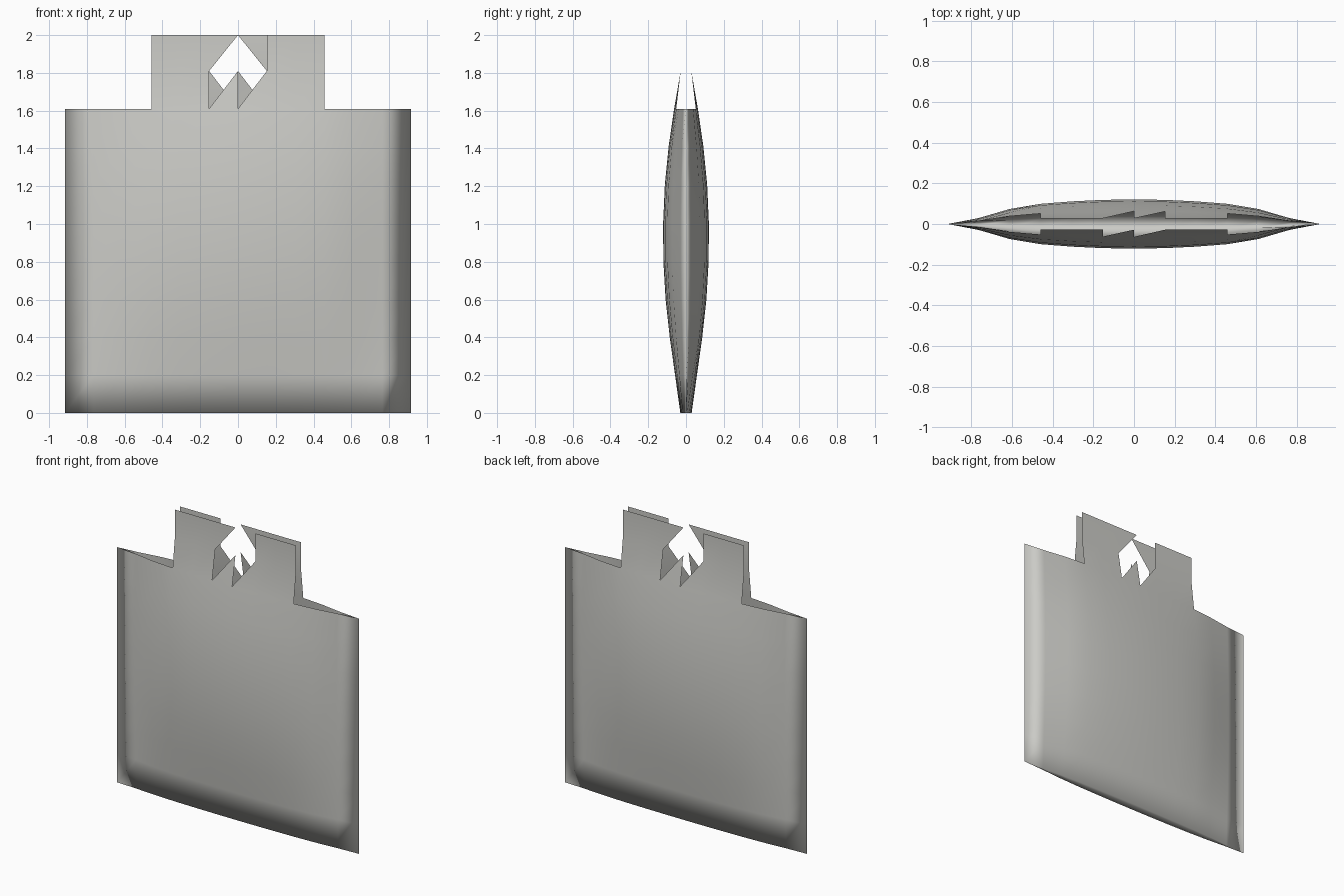
import bpy, bmesh, math
from mathutils import Matrix

if "Cube" in bpy.data.objects:
    bpy.data.objects.remove(bpy.data.objects["Cube"])

WIDTH_STEP = 0.917 / 6
ROWS = [0, 0.2, 0.4, 0.6, 0.805, 1.005, 1.21, 1.41, 1.61, 1.81, 2.0]
# half thickness up the middle, and its falloff towards the side seams
BULGE = [0.03, 0.058, 0.086, 0.108, 0.12, 0.121, 0.112, 0.092, 0.063, 0.028, 0.028]
FALLOFF = [1.0, 0.98, 0.92, 0.82, 0.61, 0.24, 0.0]

bm = bmesh.new()
grid = {}


def vert(c, r):
    """Vertex of the front sheet at column c (-6..6) and row r."""
    if (c, r) not in grid:
        fall = 1 if r >= 9 else FALLOFF[abs(c)]
        grid[c, r] = bm.verts.new((c * WIDTH_STEP, -BULGE[r] * fall, ROWS[r]))
    return grid[c, r]


# front sheet with narrower top tab and a cut grip hole
for r in range(10):
    half = 6 if r < 8 else 3
    for c in range(-half, half):
        corners = [(c, r), (c + 1, r), (c + 1, r + 1), (c, r + 1)]
        if c in (-1, 0) and r == 8:
            corners.pop(3)          # slanted teeth below the grip
        elif c == -1 and r == 9:
            corners.pop(1)          # slanted upper edge
        elif c == 0 and r == 9:
            continue                # open slot
        bm.faces.new([vert(*k) for k in corners])

# back sheet is the front turned half way round
dup = bmesh.ops.duplicate(bm, geom=bm.verts[:] + bm.edges[:] + bm.faces[:])
back = [g for g in dup["geom"] if isinstance(g, bmesh.types.BMVert)]
bmesh.ops.rotate(bm, verts=back, cent=(0, 0, 0), matrix=Matrix.Rotation(math.pi, 3, 'Z'))

# narrow flat bottom joining the two sheets
back_low = sorted((v for v in back if v.co.z < 0.01), key=lambda v: v.co.x)
for i in range(12):
    bm.faces.new([grid[i - 6, 0], back_low[i], back_low[i + 1], grid[i - 5, 0]])

bmesh.ops.remove_doubles(bm, verts=bm.verts[:], dist=0.001)
bmesh.ops.recalc_face_normals(bm, faces=bm.faces[:])
# make sure the sheets face outwards
bm.faces.ensure_lookup_table()
low = min(bm.faces, key=lambda f: f.calc_center_median().z)
if low.normal.z > 0:
    bmesh.ops.reverse_faces(bm, faces=bm.faces[:])
for f in bm.faces:
    f.smooth = True

mesh = bpy.data.meshes.new("bag")
bm.to_mesh(mesh)
bm.free()
mat = bpy.data.materials.new("pale grey")
mat.diffuse_color = (0.6, 0.6, 0.57, 1)
mat.use_nodes = True
mat.node_tree.nodes["Principled BSDF"].inputs["Base Color"].default_value = mat.diffuse_color
mesh.materials.append(mat)
bag = bpy.data.objects.new("bag", mesh)
bpy.context.collection.objects.link(bag)
